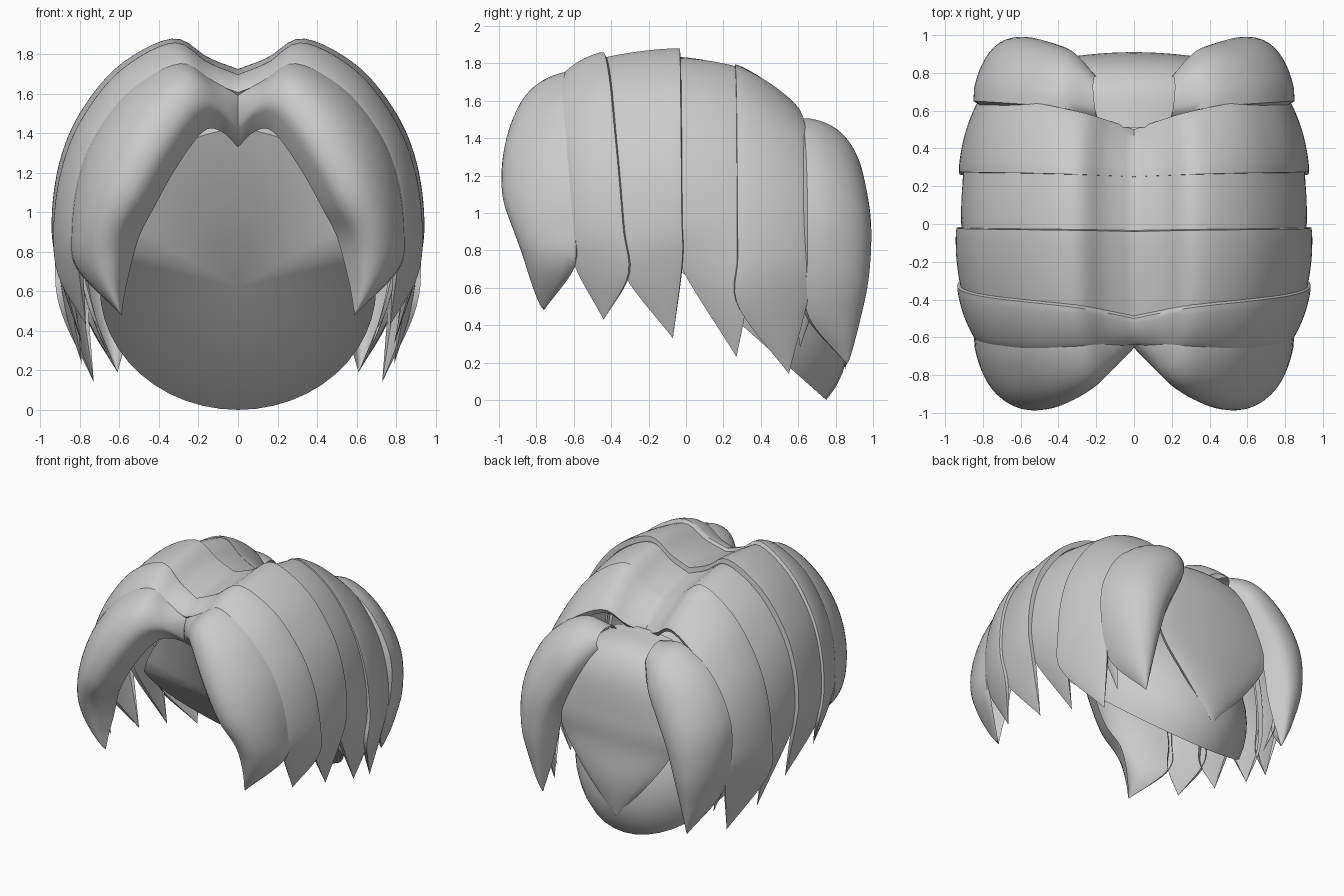
import bpy, bmesh, math
from mathutils import Vector

if "Cube" in bpy.data.objects:
    bpy.data.objects.remove(bpy.data.objects["Cube"])

CENTRE = Vector((0, 0.1, 0.8))
# Half-section of the hair: (share of half width, share of height above the hem)
ARCH = [(0, .864), (.16, .915), (.35, 1), (.64, .88), (.85, .67), (.96, .45), (1, .2), (.97, 0)]


def arch(y_part, y_mid, y_hem, width, top, hem):
    """Lock edge running from the centre parting, over the crown, down to the hem."""
    pts = []
    for i, (fx, fz) in enumerate(ARCH):
        y = y_part + (y_mid - y_part) * i / 3 if i < 3 else y_mid + (y_hem - y_mid) * (i - 3) / 4
        pts.append((width * fx, y, hem + (top - hem) * fz))
    return pts


def smooth_path(points, count):
    """Catmull-Rom curve through the points, resampled evenly by length."""
    p = [Vector(q) for q in points]
    p = [2 * p[0] - p[1]] + p + [2 * p[-1] - p[-2]]
    dense = []
    for a, b, c, d in zip(p, p[1:], p[2:], p[3:]):
        for k in range(12):
            t = k / 12
            dense.append(0.5 * (2 * b + (c - a) * t + (2 * a - 5 * b + 4 * c - d) * t * t
                                + (3 * b - a - 3 * c + d) * t ** 3))
    dense.append(p[-2])
    dist = [0]
    for a, b in zip(dense, dense[1:]):
        dist.append(dist[-1] + (b - a).length)
    out, j = [], 0
    for i in range(count):
        s = dist[-1] * i / (count - 1)
        while j < len(dist) - 2 and dist[j + 1] < s:
            j += 1
        out.append(dense[j].lerp(dense[j + 1], min(1, (s - dist[j]) / max(dist[j + 1] - dist[j], 1e-6))))
    return out


def finish(name, bm, mirror=False):
    bmesh.ops.remove_doubles(bm, verts=bm.verts, dist=1e-4)
    mesh = bpy.data.meshes.new(name)
    bm.to_mesh(mesh)
    bm.free()
    obj = bpy.data.objects.new(name, mesh)
    bpy.context.collection.objects.link(obj)
    if mirror:
        obj.modifiers.new("Mirror", 'MIRROR')
    bpy.ops.object.select_all(action='DESELECT')
    obj.select_set(True)
    bpy.context.view_layer.objects.active = obj
    bpy.ops.object.convert(target='MESH')
    bpy.ops.object.shade_smooth_by_angle(angle=math.radians(50))
    return obj


def lock(name, front, back, tip, bulge, push=0, lips=(.04, .04), mirror=True, rows=48, cols=14):
    """Curved sheet between two edges meeting in a pointed tip; its edges fold inward as lips."""
    a, b = smooth_path(front + [tip], rows), smooth_path(back + [tip], rows)
    bm = bmesh.new()
    grid = []
    for i in range(rows):
        u = i / (rows - 1)
        fade = math.sin(min(1, (1 - u) * 3) * math.pi / 2)
        swell = Vector((0, push, 0)) * max(0, math.sin(math.pi * u)) ** 0.7
        pts = []
        for j in range(cols + 1):
            v = j / cols
            p = a[i].lerp(b[i], v)
            p += ((p - CENTRE).normalized() * bulge * fade + swell) * max(0, math.sin(math.pi * v)) ** 0.7
            pts.append(p)
        first = pts[0] + (CENTRE - pts[0]).normalized() * lips[0] * fade
        last = pts[-1] + (CENTRE - pts[-1]).normalized() * lips[1] * fade
        grid.append([bm.verts.new(p) for p in [first] + pts + [last]])
    for r, s in zip(grid, grid[1:]):
        for j in range(cols + 2):
            bm.faces.new((r[j], s[j], s[j + 1], r[j + 1]))
    return finish(name, bm, mirror)


# Side locks, front to back, each overlapping its neighbour
lock("fringe_lock",
     [(0, -.64, 1.42), (.1, -.74, 1.50), (.2, -.84, 1.49), (.35, -.92, 1.29), (.48, -.93, 1.06),
      (.575, -.86, .87), (.6, -.8, .65)],
     arch(-.57, -.58, -.60, .845, 1.76, .72), (.59, -.76, .48), .055, push=-.13, lips=(.14, .02))
lock("temple_lock", arch(-.64, -.66, -.60, .835, 1.745, .73),
     arch(-.50, -.41, -.31, .935, 1.86, .67), (.77, -.44, .43), .02)
lock("front_side_lock", arch(-.55, -.45, -.33, .91, 1.82, .67),
     arch(-.04, -.03, -.02, .94, 1.88, .74), (.79, -.07, .33), .015)
lock("middle_side_lock", arch(-.08, -.06, -.04, .91, 1.835, .74),
     arch(.30, .32, .32, .90, 1.77, .50), (.79, .27, .23), .015)
lock("rear_side_lock", arch(.25, .27, .28, .925, 1.795, .50),
     arch(.50, .64, .66, .82, 1.57, .58), (.73, .55, .14), .025)
lock("rear_lock",
     [(.2, .58, 1.46), (.42, .62, 1.50), (.67, .64, 1.34), (.83, .65, 1.05), (.84, .65, .75), (.76, .65, .46)],
     [(.2, .78, 1.36), (.3, .89, 1.22), (.4, .93, 1.05), (.5, .95, .85), (.57, .93, .55)],
     (.61, .86, .19), .07, push=.09, lips=(.06, .12))
lock("small_tuft", [(.82, .56, .9), (.78, .57, .6)], [(.80, .68, .9), (.74, .69, .55)],
     (.66, .61, .28), .01, rows=16, lips=(0, 0))

# Pointed lock down the middle of the back
right = [(.26, .48, 1.42), (.32, .70, 1.37), (.42, .82, 1.2), (.50, .85, .9), (.44, .84, .7), (.25, .855, .44)]
lock("nape_lock", right, [(-x, y, z) for x, y, z in right], (0, .85, .16), .06, mirror=False)

# Scalp: slanted half-dome, closed by a fan across the face opening
hub, apex = Vector((0, .05, .62)), Vector((0, .48, 1.1))
bm = bmesh.new()
SIDES, RINGS = 48, 12
rings = []
for k in range(RINGS):
    e = math.pi / 2 * k / RINGS
    ring = []
    for i in range(SIDES):
        t = 2 * math.pi * i / SIDES
        c = math.cos(t)
        slope = Vector((0, .70, -.62)) * max(c, -.4)
        if c < -.4:
            slope = slope.lerp(Vector((0, -.3, .8)), (-.4 - c) / .6)
        rim = Vector((.70 * math.sin(t), 0, 0)) + slope
        ring.append(bm.verts.new(hub + rim * math.cos(e) + (apex - hub) * math.sin(e)))
    rings.append(ring)
top, mid = bm.verts.new(apex), bm.verts.new(hub)
for i in range(SIDES):
    j = (i + 1) % SIDES
    for r, s in zip(rings, rings[1:]):
        bm.faces.new((r[i], r[j], s[j], s[i]))
    bm.faces.new((rings[-1][i], rings[-1][j], top))
    bm.faces.new((rings[0][j], rings[0][i], mid))
bmesh.ops.recalc_face_normals(bm, faces=bm.faces)
finish("scalp", bm)
